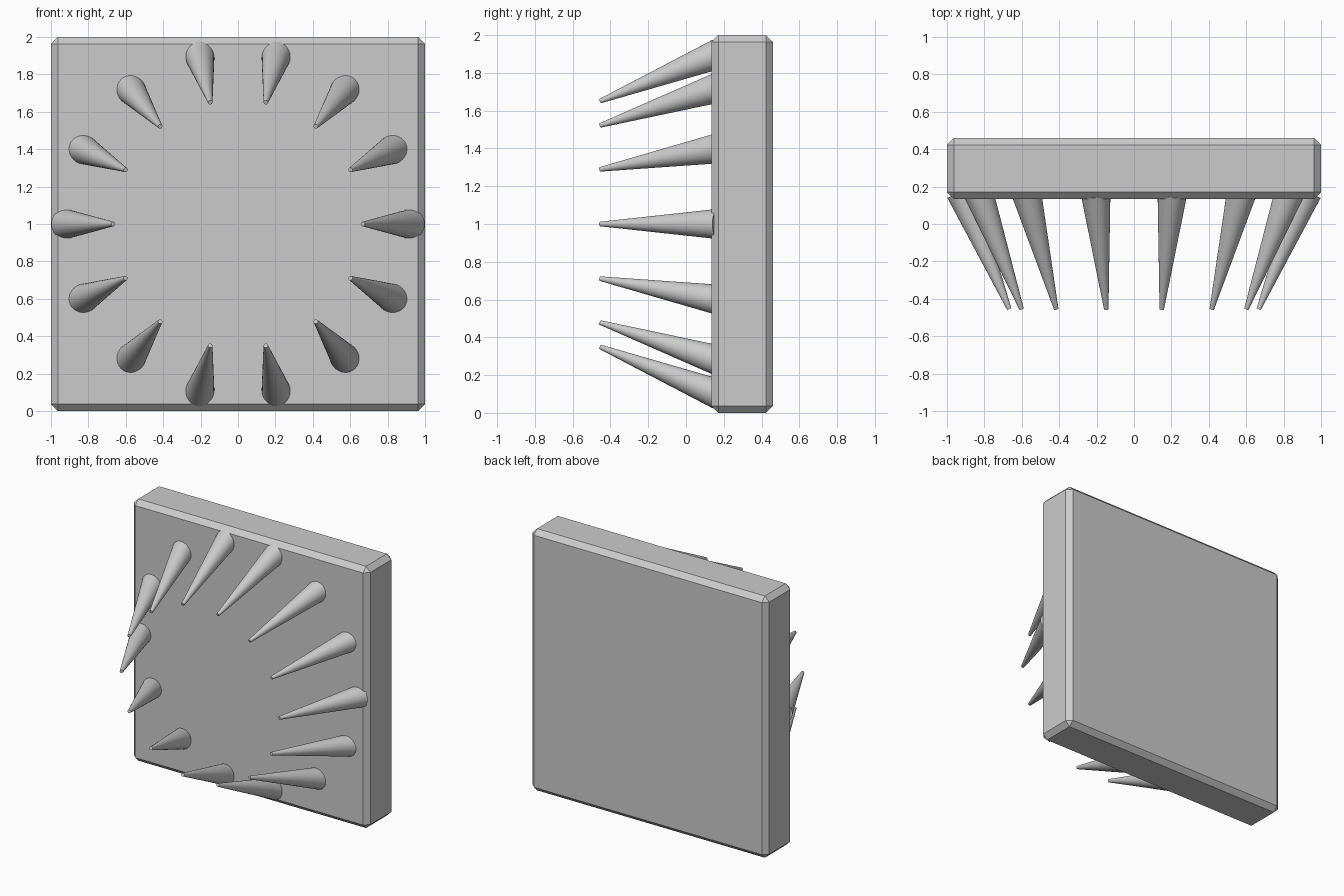
import bpy
import bmesh
from math import tau, cos, sin, radians
from mathutils import Vector

SPIKES = 14

cube = bpy.data.objects.get("Cube")
if cube:
    bpy.data.objects.remove(cube, do_unlink=True)

# Single plain grey for the whole model
grey = bpy.data.materials.new("plain_grey")
grey.use_nodes = True
colour = (0.6, 0.6, 0.6, 1)
grey.diffuse_color = colour
grey.node_tree.nodes["Principled BSDF"].inputs["Base Color"].default_value = colour


def finish(obj, name):
    obj.name = obj.data.name = name
    obj.data.materials.append(grey)
    return obj


def add_spike(name, base, tip, base_radius, tip_radius):
    """Tapered spike running from base to tip, with smooth sides."""
    axis = tip - base
    bpy.ops.mesh.primitive_cone_add(
        vertices=32, radius1=base_radius, radius2=tip_radius,
        depth=axis.length, location=(base + tip) / 2,
        rotation=axis.to_track_quat('Z', 'Y').to_euler())
    bpy.ops.object.shade_smooth_by_angle(angle=radians(40))
    return finish(bpy.context.object, name)


# Square slab with chamfered edges
bpy.ops.mesh.primitive_cube_add(size=1, location=(0, 0.297, 1))
slab = finish(bpy.context.object, "slab")
bm = bmesh.new()
bm.from_mesh(slab.data)
bmesh.ops.scale(bm, vec=(2, 0.326, 2), verts=bm.verts)
bmesh.ops.bevel(bm, geom=bm.edges[:], offset=0.037, segments=1, affect='EDGES')
bm.to_mesh(slab.data)
bm.free()

# Ring of spikes on the front, leaning in towards the middle
for i in range(SPIKES):
    angle = tau * i / SPIKES
    out = Vector((cos(angle), 0, sin(angle)))
    base = out * 0.924 + Vector((0, 0.17, 1))
    tip = out * 0.667 + Vector((0, -0.455, 1))
    add_spike(f"spike_{i + 1}", base, tip, 0.08, 0.012)
